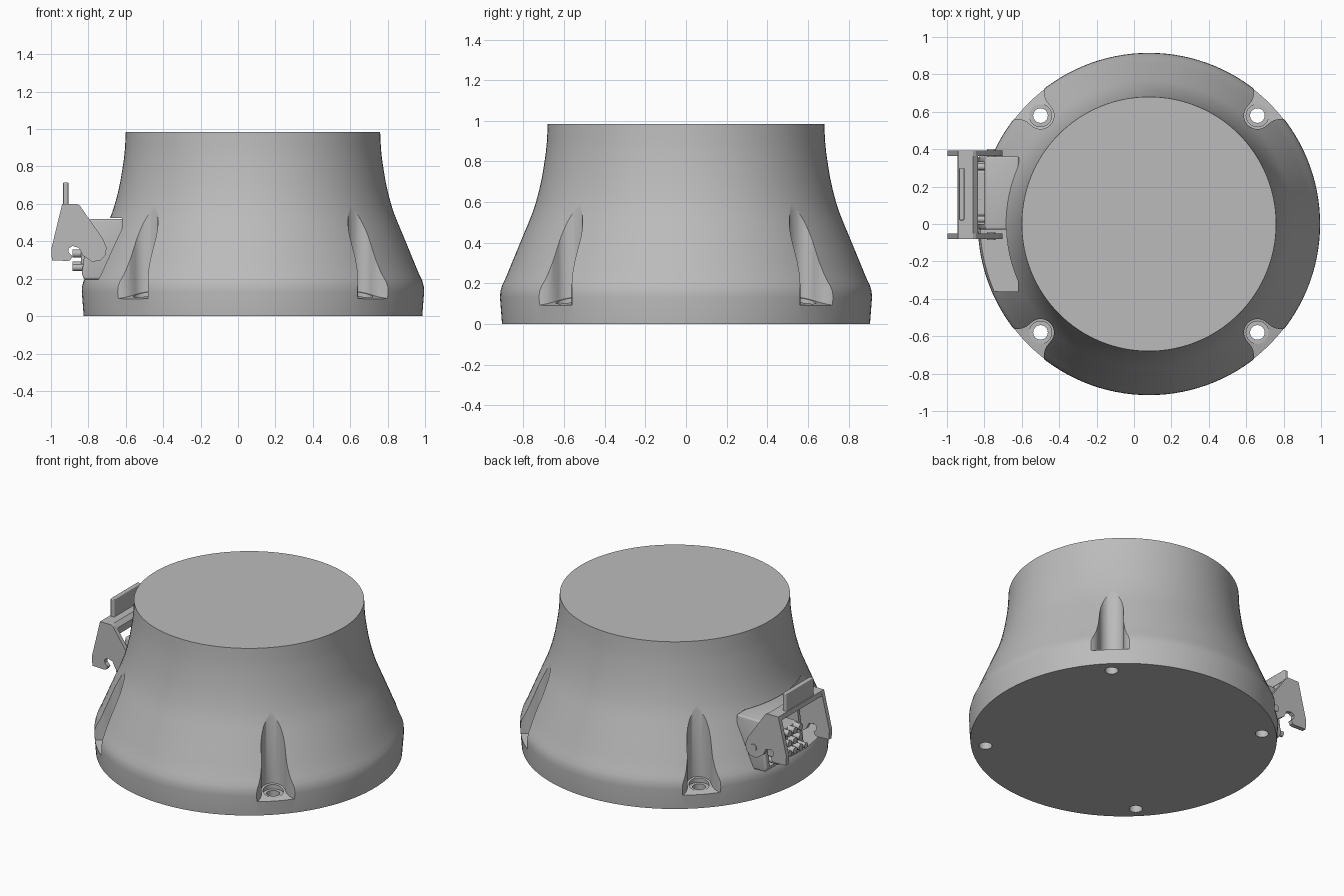
import bpy, bmesh, math
from mathutils import Vector, Matrix

old = bpy.data.objects.get("Cube")
if old:
    bpy.data.objects.remove(old, do_unlink=True)

grey = bpy.data.materials.new("cast_grey")
grey.use_nodes = True
color = (0.5, 0.5, 0.5, 1)
grey.diffuse_color = color
grey.node_tree.nodes["Principled BSDF"].inputs["Base Color"].default_value = color

CX = 0.08        # axis of the round housing
HOLE = 0.82      # bolt circle radius


def finish(name, bm):
    bmesh.ops.recalc_face_normals(bm, faces=bm.faces)
    mesh = bpy.data.meshes.new(name)
    bm.to_mesh(mesh)
    bm.free()
    obj = bpy.data.objects.new(name, mesh)
    bpy.context.collection.objects.link(obj)
    mesh.materials.append(grey)
    return obj


def prism(name, pts, lo, hi, axis="y"):
    """Extrude a closed outline, given in x-z (axis y) or x-y (axis z)."""
    bm = bmesh.new()
    place = (lambda p, d: (p[0], d, p[1])) if axis == "y" else (lambda p, d: (p[0], p[1], d))
    a = [bm.verts.new(place(p, lo)) for p in pts]
    b = [bm.verts.new(place(p, hi)) for p in pts]
    bm.faces.new(a)
    bm.faces.new(b)
    for i in range(len(pts)):
        j = (i + 1) % len(pts)
        bm.faces.new((a[i], a[j], b[j], b[i]))
    return finish(name, bm)


def box(name, x, y, z):
    return prism(name, [(x[0], z[0]), (x[1], z[0]), (x[1], z[1]), (x[0], z[1])], *y)


def cylinder(name, center, radius, depth, axis="z", segments=32):
    bm = bmesh.new()
    turn = {"z": Matrix(), "x": Matrix.Rotation(math.pi / 2, 4, "Y"),
            "y": Matrix.Rotation(math.pi / 2, 4, "X")}[axis]
    bmesh.ops.create_cone(bm, cap_ends=True, segments=segments, radius1=radius, radius2=radius,
                          depth=depth, matrix=Matrix.Translation(center) @ turn)
    return finish(name, bm)


def apply(obj, mod):
    bpy.context.view_layer.objects.active = obj
    bpy.ops.object.modifier_apply(modifier=mod.name)


def cut(obj, cutter):
    mod = obj.modifiers.new("cut", "BOOLEAN")
    mod.operation, mod.solver, mod.object = "DIFFERENCE", "EXACT", cutter
    apply(obj, mod)
    bpy.data.objects.remove(cutter, do_unlink=True)


def bevel(obj, width):
    mod = obj.modifiers.new("round", "BEVEL")
    mod.width, mod.segments, mod.limit_method = width, 3, "ANGLE"
    apply(obj, mod)


def smooth(obj, angle=30):
    bpy.ops.object.select_all(action="DESELECT")
    obj.select_set(True)
    bpy.context.view_layer.objects.active = obj
    bpy.ops.object.shade_smooth_by_angle(angle=math.radians(angle))


# Flared round housing, turned from its profile
profile = [(0.905, 0), (0.915, 0.13), (0.913, 0.16), (0.905, 0.19), (0.89, 0.22), (0.857, 0.3),
           (0.816, 0.4), (0.774, 0.5), (0.754, 0.55), (0.738, 0.6), (0.722, 0.66), (0.709, 0.72),
           (0.699, 0.78), (0.69, 0.84), (0.684, 0.9), (0.68, 0.985)]
SEG = 128
bm = bmesh.new()
rings = [[bm.verts.new((CX + r * math.cos(math.tau * i / SEG), r * math.sin(math.tau * i / SEG), z))
          for i in range(SEG)] for r, z in profile]
for low, high in zip(rings, rings[1:]):
    for i in range(SEG):
        j = (i + 1) % SEG
        bm.faces.new((low[i], low[j], high[j], high[i]))
bm.faces.new(rings[0])
bm.faces.new(rings[-1])
housing = finish("housing", bm)

# Bolt pockets: rounded inner end, flared mouth, floor sloping outwards
arc = [(0.072 * math.cos(t), 0.072 * math.sin(t))
       for t in (math.pi / 2 + math.pi * k / 20 for k in range(21))]
flare = [(0.03, 0.075), (0.055, 0.085), (0.075, 0.1), (0.095, 0.125), (0.2, 0.25)]
outline = arc + [(u, -v) for u, v in flare] + flare[::-1]
for k in range(4):
    angle = math.pi / 4 + k * math.pi / 2
    spin = Matrix.Translation((CX, 0, 0)) @ Matrix.Rotation(angle, 4, "Z")
    pocket = prism("pocket_cutter", [(HOLE + u, v) for u, v in outline], 0, 0.9, "z")
    for v in pocket.data.vertices:
        if v.co.z < 0.5:
            v.co.z = 0.115 - 0.25 * (v.co.x - HOLE)
    pocket.data.transform(spin)
    cut(housing, pocket)
    c = spin @ Vector((HOLE, 0, 0))
    cut(housing, cylinder("seat_cutter", (c.x, c.y, 0.2), 0.06, 0.2))
    cut(housing, cylinder("hole_cutter", (c.x, c.y, 0.1), 0.039, 0.5))

# Recess for the connector
cut(housing, box("recess_cutter", (-1.2, -0.62), (-0.36, 0.36), (0.195, 0.525)))
smooth(housing)

# Connector shell with an open outer face
Y0, Y1 = -0.03, 0.362
MID = (Y0 + Y1) / 2
shell = prism("connector_shell", [(-0.795, 0.52), (-0.615, 0.52), (-0.615, 0.196), (-0.825, 0.196),
                                  (-0.835, 0.23)], Y0, Y1)
bevel(shell, 0.012)
cut(shell, box("cavity_cutter", (-1, -0.73), (Y0 + 0.03, Y1 - 0.03), (0.225, 0.49)))
smooth(shell)

# Contact block and pins
insert = box("contact_block", (-0.84, -0.72), (MID - 0.12, MID + 0.12), (0.25, 0.42))
bevel(insert, 0.01)
for row, z in enumerate((0.27, 0.335, 0.4)):
    for col in range(4):
        y = MID + (col - 1.5) * 0.058
        smooth(cylinder(f"contact_pin_{row}_{col}", (-0.85, y, z), 0.021, 0.07, "x", 16))
for side in (-1, 1):
    y = MID + side * 0.14
    smooth(cylinder(f"guide_post_{side}", (-0.82, y, 0.26), 0.018, 0.13, "x", 16))

# Locking lever: hooked side plates, pivots, bridge and finger tab
plate = [(-0.94, 0.6), (-0.86, 0.6), (-0.845, 0.59), (-0.72, 0.41), (-0.703, 0.365), (-0.708, 0.325),
         (-0.735, 0.298), (-0.78, 0.29), (-0.83, 0.325), (-0.85, 0.365), (-0.885, 0.375),
         (-0.907, 0.36), (-0.905, 0.34), (-0.885, 0.32), (-0.895, 0.3), (-0.91, 0.295),
         (-0.995, 0.298), (-0.998, 0.36)]
for name, y, out in (("front", -0.065, -1), ("back", 0.378, 1)):
    prism(f"lever_plate_{name}", plate, y - 0.014, y + 0.014)
    smooth(cylinder(f"lever_pivot_{name}", (-0.763, y, 0.355), 0.022, 0.04, "y", 24))
prism("lever_bridge", [(-0.94, 0.6), (-0.86, 0.6), (-0.835, 0.575), (-0.835, 0.53),
                       (-0.855, 0.53), (-0.865, 0.57), (-0.945, 0.57)], -0.07, 0.385)
tab = box("lever_tab", (-0.935, -0.907), (0.02, 0.3), (0.58, 0.715))
bevel(tab, 0.006)
